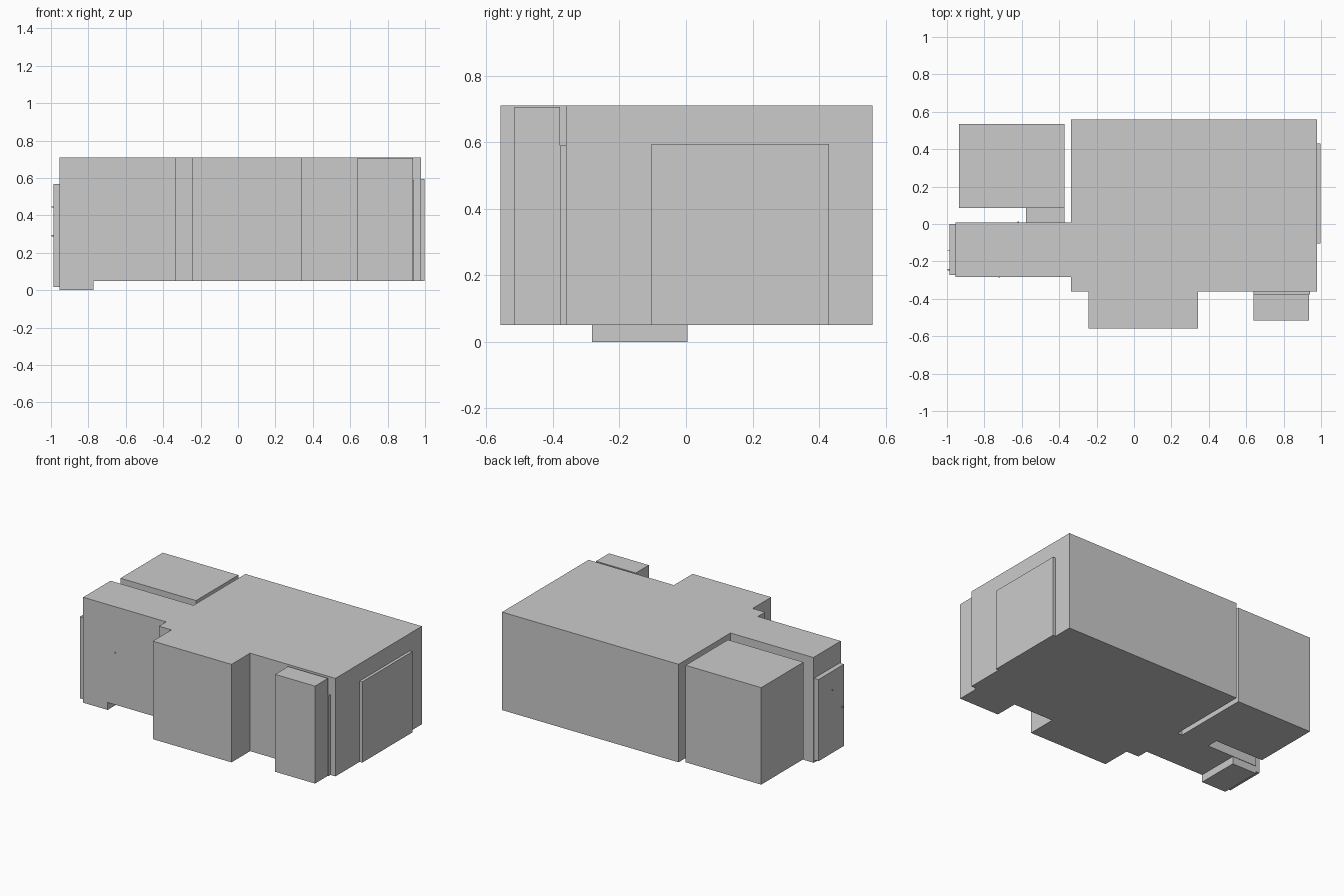
import bpy, bmesh

if "Cube" in bpy.data.objects:
    bpy.data.objects.remove(bpy.data.objects["Cube"])

FLOOR, TOP = 0.05, 0.71


def prism(name, outline, z0, z1):
    """Extrude a closed plan outline from z0 to z1."""
    bm = bmesh.new()
    face = bm.faces.new([bm.verts.new((x, y, z0)) for x, y in outline])
    ext = bmesh.ops.extrude_face_region(bm, geom=[face], use_keep_orig=True)
    top = [v for v in ext["geom"] if isinstance(v, bmesh.types.BMVert)]
    bmesh.ops.translate(bm, verts=top, vec=(0, 0, z1 - z0))
    bmesh.ops.recalc_face_normals(bm, faces=bm.faces)
    mesh = bpy.data.meshes.new(name)
    bm.to_mesh(mesh)
    bm.free()
    obj = bpy.data.objects.new(name, mesh)
    bpy.context.collection.objects.link(obj)
    return obj


def block(name, x0, x1, y0, y1, z0, z1):
    return prism(name, [(x0, y0), (x1, y0), (x1, y1), (x0, y1)], z0, z1)


# Main hall with front bay and entry wing, one outline
prism("main_rooms", [
    (-0.955, -0.283), (-0.337, -0.283), (-0.337, -0.36), (-0.244, -0.36),
    (-0.244, -0.558), (0.342, -0.558), (0.342, -0.36), (0.978, -0.36),
    (0.978, 0.56), (-0.337, 0.56), (-0.337, 0.008), (-0.955, 0.008)], FLOOR, TOP)

# Sunken entry floor
block("entry_step", -0.955, -0.773, -0.283, 0.005, 0.0, FLOOR)

# Detached side room and its doorway
block("side_room", -0.935, -0.372, 0.085, 0.535, FLOOR, 0.703)
block("side_doorway", -0.577, -0.372, 0.008, 0.085, FLOOR, 0.59)

# Front closet and its doorway
block("closet", 0.638, 0.935, -0.516, -0.378, FLOOR, 0.706)
block("closet_doorway", 0.638, 0.94, -0.378, -0.36, FLOOR, 0.59)

# Window recess on the right, entry door on the left
block("window_recess", 0.978, 0.998, -0.103, 0.43, FLOOR, 0.594)
block("entry_door", -0.987, -0.955, -0.272, 0.0, 0.017, 0.567)

# Door fittings and small wall switches
s = 0.004
block("door_knob", -0.998, -0.987, -0.245 - s, -0.245 + s, 0.286, 0.294)
block("door_viewer", -0.998, -0.987, -0.14 - s / 2, -0.14 + s / 2, 0.443, 0.447)
block("front_switch", -0.724, -0.716, -0.287, -0.283, 0.396, 0.404)
block("rear_switch", -0.624, -0.616, 0.008, 0.013, 0.396, 0.404)
